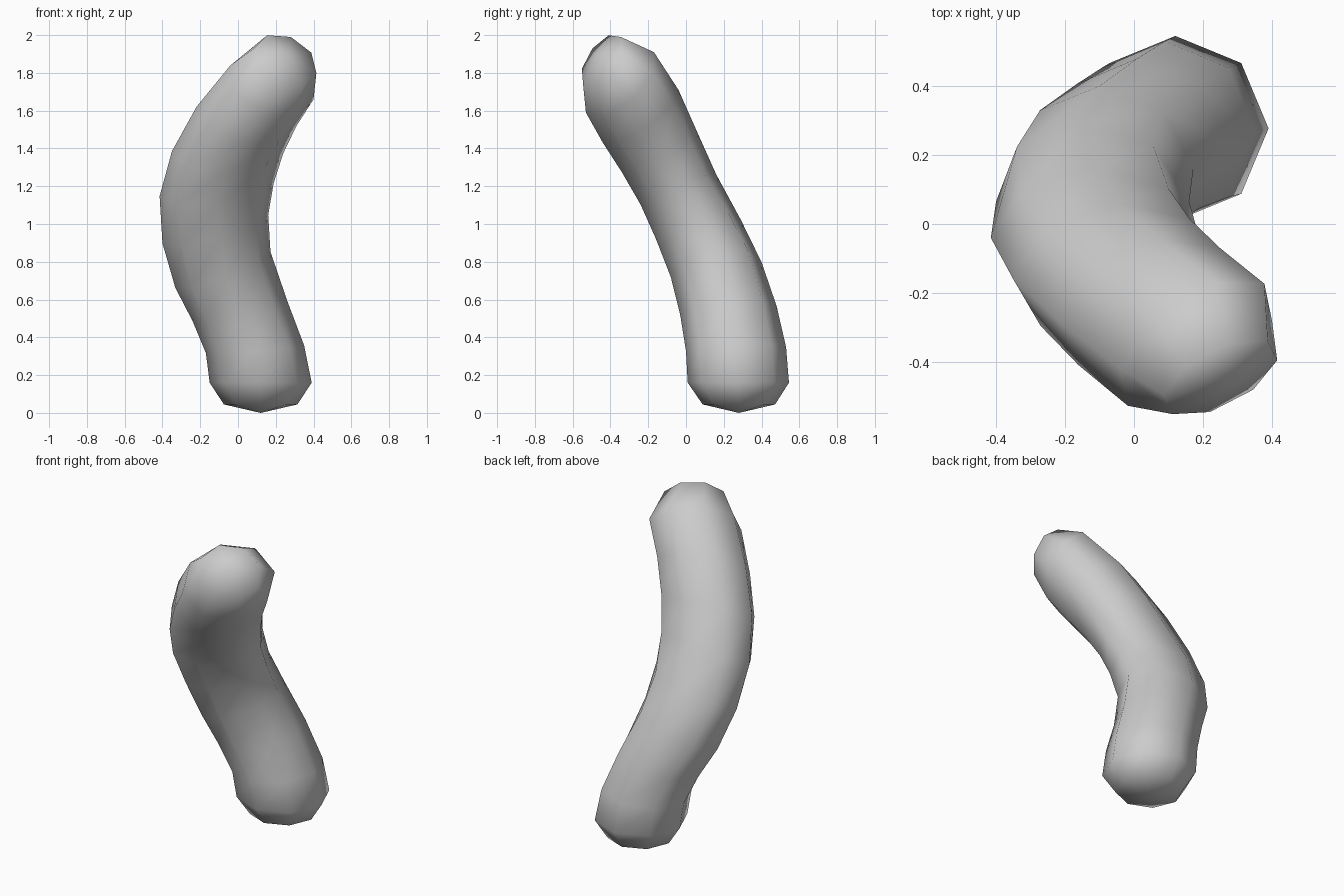
import bpy, math
from mathutils import Vector

if "Cube" in bpy.data.objects:
    bpy.data.objects.remove(bpy.data.objects["Cube"])

SIDES = 8
# Path stations: centre of the section, its sideways half-axis, its depth half-axis
stations = [
    ((.12, .28, .045), (.195, 0, 0), (0, .192, 0)),
    ((.12, .277, .16), (.27, 0, 0), (0, .268, 0)),
    ((.09, .265, .337), (.26, 0, .02), (0, .265, .01)),
    ((.01, .225, .54), (.25, 0, .055), (0, .255, .025)),
    ((-.08, .16, .758), (.252, 0, .095), (-.02, .24, .04)),
    ((-.12, .065, .973), (.28, 0, .075), (-.03, .225, .05)),
    ((-.113, -.04, 1.182), (.302, 0, .035), (0, .2, .08)),
    ((-.055, -.14, 1.38), (.295, .02, -.005), (.01, .2, .105)),
    ((.045, -.24, 1.57), (.265, .04, -.05), (.025, .2, .14)),
    ((.18, -.35, 1.75), (.22, .07, -.09), (.06, .18, .16)),
    ((.25, -.445, 1.865), (.165, .05, -.065), (.03, .1, .125)),
]
poles = [(.12, .28, 0), (.27, -.48, 1.89)]

# Eight-sided sections along the bend
verts = []
for c, u, v in stations:
    c, u, v = Vector(c), Vector(u), Vector(v)
    for i in range(SIDES):
        a = 2 * math.pi * i / SIDES
        verts.append(c + u * math.cos(a) + v * math.sin(a))

# Tube walls
faces = []
for r in range(len(stations) - 1):
    for i in range(SIDES):
        j = (i + 1) % SIDES
        b = r * SIDES
        faces.append((b + i, b + j, b + SIDES + j, b + SIDES + i))

# Rounded end tips
n = len(verts)
verts += [Vector(p) for p in poles]
last = n - SIDES
for i in range(SIDES):
    j = (i + 1) % SIDES
    faces.append((n, j, i))
    faces.append((n + 1, last + i, last + j))

mesh = bpy.data.meshes.new("curved_capsule")
mesh.from_pydata(verts, [], faces)
mesh.polygons.foreach_set("use_smooth", [True] * len(mesh.polygons))
mesh.update()
obj = bpy.data.objects.new("curved_capsule", mesh)
bpy.context.collection.objects.link(obj)
